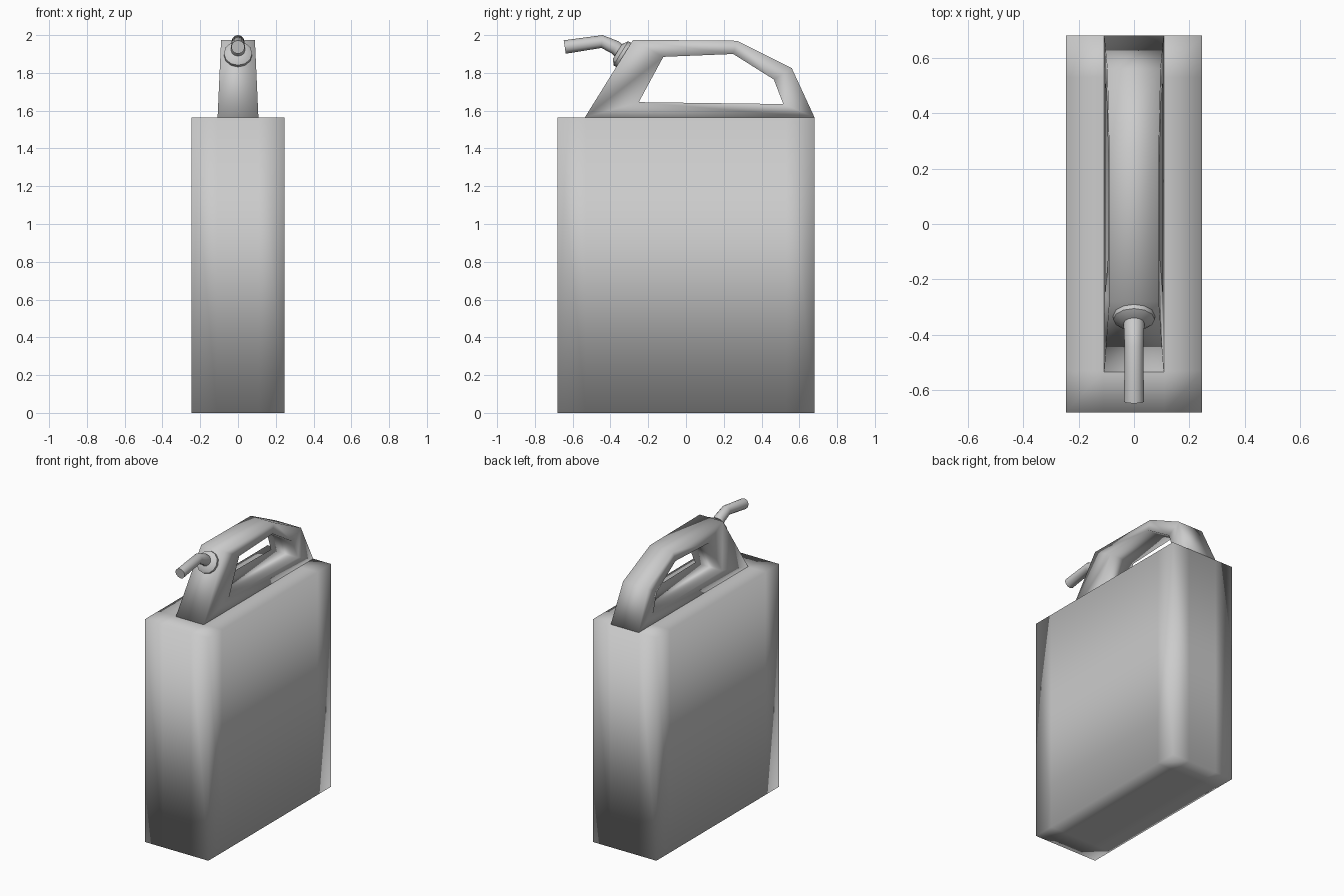
import bpy, bmesh, math
from mathutils import Vector

if "Cube" in bpy.data.objects:
    bpy.data.objects.remove(bpy.data.objects["Cube"])


def finish(name, bm, smooth_angle=None):
    bmesh.ops.recalc_face_normals(bm, faces=bm.faces)
    me = bpy.data.meshes.new(name)
    bm.to_mesh(me)
    bm.free()
    ob = bpy.data.objects.new(name, me)
    bpy.context.collection.objects.link(ob)
    bpy.ops.object.select_all(action='DESELECT')
    ob.select_set(True)
    bpy.context.view_layer.objects.active = ob
    if smooth_angle is None:
        bpy.ops.object.shade_smooth()
    else:
        bpy.ops.object.shade_smooth_by_angle(angle=math.radians(smooth_angle))
    return ob


def skin(bm, rings, closed=False):
    """Join rings of vertices with quads; cap the ends unless closed."""
    n, m = len(rings), len(rings[0])
    for i in range(n if closed else n - 1):
        a, b = rings[i], rings[(i + 1) % n]
        for j in range(m):
            k = (j + 1) % m
            bm.faces.new((a[j], a[k], b[k], b[j]))
    if not closed:
        bm.faces.new(rings[0])
        bm.faces.new(rings[-1])


def round_part(name, stations, sides=12):
    """Round tube in the x = 0 plane; station = (y, z, radius, axis angle)."""
    bm = bmesh.new()
    rings = []
    for y, z, r, ang in stations:
        a = math.radians(ang)
        up = Vector((0, -math.sin(a), math.cos(a)))
        rings.append([bm.verts.new(Vector((0, y, z))
                      + Vector((1, 0, 0)) * r * math.cos(t) + up * r * math.sin(t))
                      for t in (2 * math.pi * i / sides for i in range(sides))])
    skin(bm, rings)
    return finish(name, bm, 50)


# Tank: plain box with support loops, shaded smooth
HX, HY, TOP = 0.246, 0.68, 1.565
bm = bmesh.new()
bmesh.ops.create_cube(bm, size=1)
for v in bm.verts:
    v.co = Vector((v.co.x * 2 * HX, v.co.y * 2 * HY, (v.co.z + 0.5) * TOP))
for co, no in (((0.11, 0, 0), (1, 0, 0)), ((-0.11, 0, 0), (1, 0, 0)),
               ((0, -0.53, 0), (0, 1, 0)), ((0, 0.53, 0), (0, 1, 0))):
    bmesh.ops.bisect_plane(bm, geom=bm.verts[:] + bm.edges[:] + bm.faces[:],
                           plane_co=co, plane_no=no)
finish("tank", bm)

# Handle: closed loop of four-cornered sections, narrowing upwards
outer = [(-0.535, 1.565), (-0.28, 1.975), (0.27, 1.97), (0.56, 1.825), (0.68, 1.565)]
inner = [(-0.25, 1.645), (-0.12, 1.885), (0.25, 1.90), (0.465, 1.765), (0.515, 1.635)]
bm = bmesh.new()


def pair(p):
    w = 0.108 - 0.045 * (p[1] - TOP)
    return [bm.verts.new((s * w, p[0], p[1])) for s in (-1, 1)]


rings = []
for o, i in zip(outer, inner):
    rings.append(pair(o) + pair(i)[::-1])
skin(bm, rings, closed=True)
finish("handle", bm)

# Collar on the sloping front of the handle
round_part("spout_collar", [(-0.305, 1.88, 0.075, -32), (-0.345, 1.904, 0.075, -32),
                            (-0.362, 1.915, 0.045, -32)])

# Bent nozzle
round_part("spout_nozzle", [(-0.33, 1.895, 0.038, -32), (-0.375, 1.935, 0.037, -30),
                            (-0.445, 1.966, 0.034, -5), (-0.642, 1.937, 0.036, 9)])
